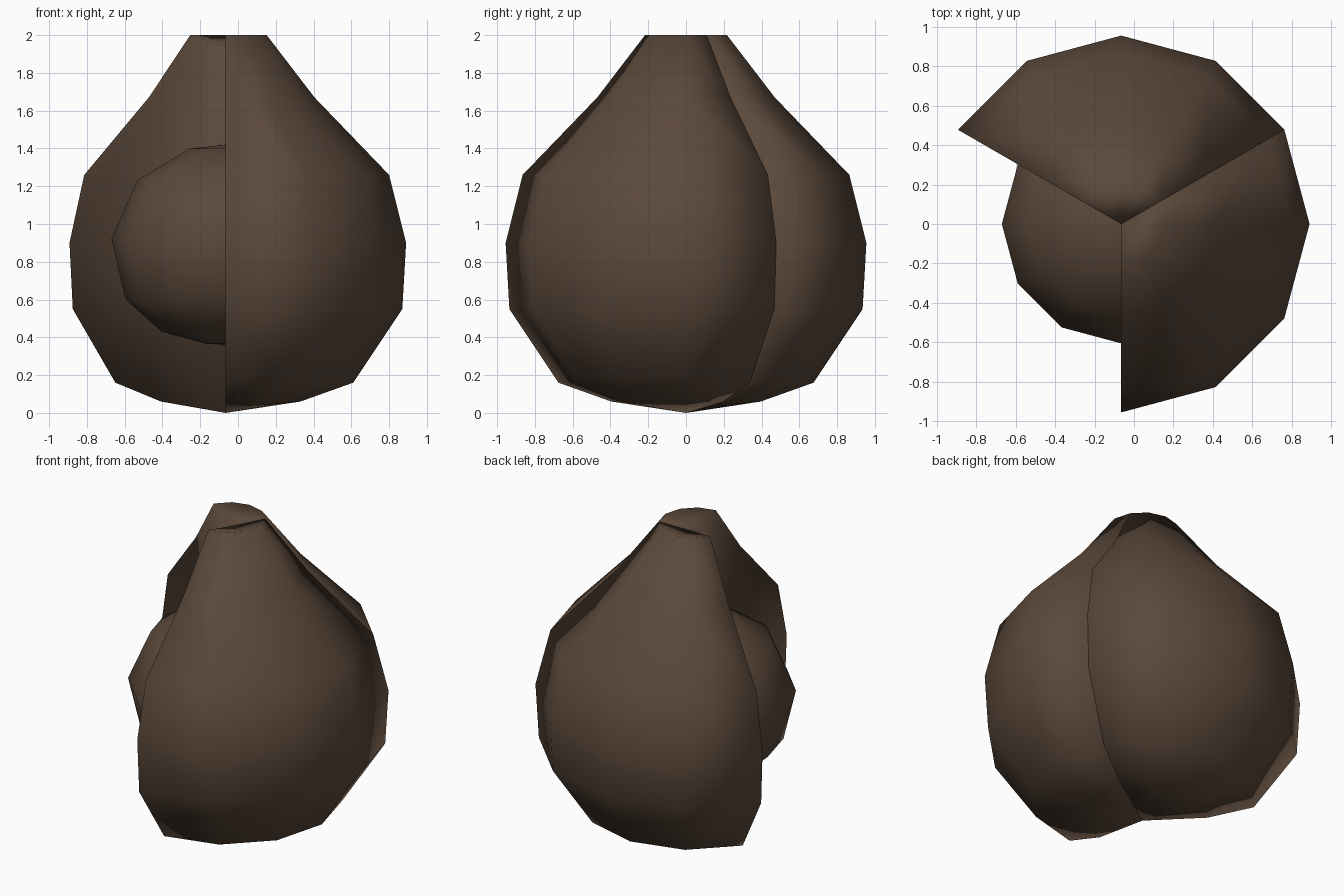
import bpy, bmesh, math

if "Cube" in bpy.data.objects:
    bpy.data.objects.remove(bpy.data.objects["Cube"])

AXIS_X = -0.065  # the vertical axis of the fruit

brown = bpy.data.materials.new("dark brown")
brown.diffuse_color = (0.105, 0.066, 0.043, 1)
brown.use_nodes = True
brown.node_tree.nodes["Principled BSDF"].inputs["Base Color"].default_value = brown.diffuse_color


def lathe(name, profile, start, sweep, steps):
    """Revolve (radius, z) points whose ends lie on the axis; cap partial turns."""
    bm = bmesh.new()
    full = sweep == 360
    top = bm.verts.new((AXIS_X, 0, profile[0][1]))
    bottom = bm.verts.new((AXIS_X, 0, profile[-1][1]))
    columns = []
    for i in range(steps if full else steps + 1):
        a = math.radians(start + sweep * i / steps)
        columns.append([bm.verts.new((AXIS_X + r * math.cos(a), r * math.sin(a), z))
                        for r, z in profile[1:-1]])
    for i in range(steps):
        a, b = columns[i], columns[(i + 1) % len(columns)]
        bm.faces.new((top, a[0], b[0]))
        bm.faces.new((bottom, b[-1], a[-1]))
        for j in range(len(a) - 1):
            bm.faces.new((a[j], a[j + 1], b[j + 1], b[j]))
    if not full:  # flat cut walls
        for col in (columns[0], columns[-1]):
            bm.faces.new([top] + col + [bottom])
    bmesh.ops.recalc_face_normals(bm, faces=bm.faces)
    for f in bm.faces:
        f.smooth = True
    mesh = bpy.data.meshes.new(name)
    bm.to_mesh(mesh)
    bm.free()
    mesh.materials.append(brown)
    obj = bpy.data.objects.new(name, mesh)
    bpy.context.collection.objects.link(obj)
    return obj


# Husk: two solid third-turn wedges, the remaining third left open
husk = [(0, 1.94), (0.217, 2.0), (0.47, 1.67), (0.865, 1.26), (0.955, 0.9),
        (0.935, 0.55), (0.675, 0.16), (0.395, 0.06), (0, 0)]
lathe("husk_wedge_right", husk, -90, 120, 4)
lathe("husk_wedge_back", husk, 30, 120, 4)

# Kernel: rounded nut showing in the open third
kernel = [(0, 1.42), (0.19, 1.40), (0.47, 1.23), (0.605, 0.92), (0.53, 0.6),
          (0.34, 0.43), (0.1, 0.365), (0, 0.36)]
lathe("kernel", kernel, 0, 360, 12)
